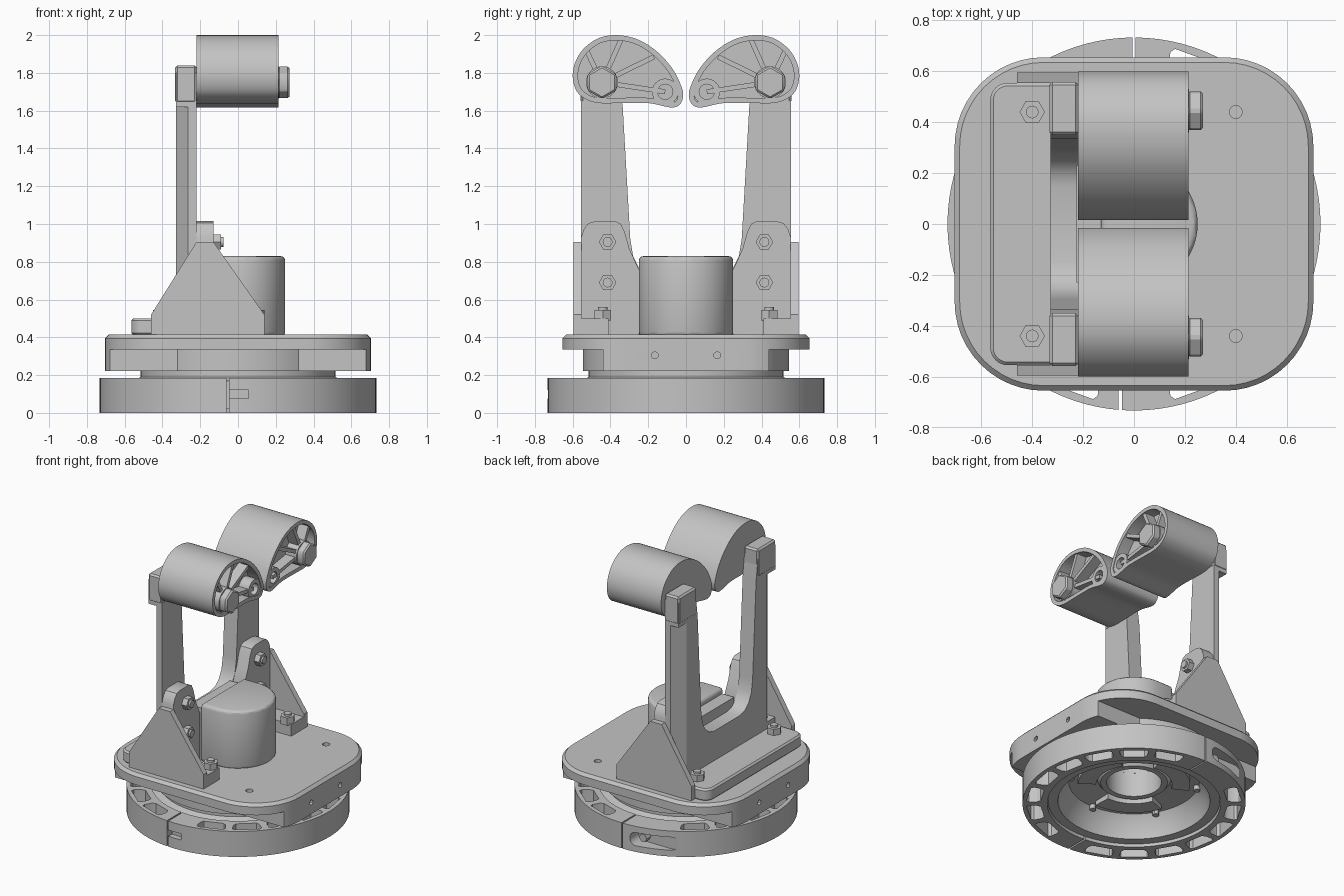
import bpy, bmesh
from math import sin, cos, pi, radians, hypot
from mathutils import Vector

if "Cube" in bpy.data.objects:
    bpy.data.objects.remove(bpy.data.objects["Cube"], do_unlink=True)

GREY = (0.55, 0.55, 0.55, 1)
mat = bpy.data.materials.new("plain grey")
mat.use_nodes = True
mat.diffuse_color = GREY
mat.node_tree.nodes["Principled BSDF"].inputs["Base Color"].default_value = GREY
parts = []


def finish(name, bm):
    bmesh.ops.remove_doubles(bm, verts=bm.verts, dist=1e-5)
    bmesh.ops.recalc_face_normals(bm, faces=bm.faces)
    me = bpy.data.meshes.new(name)
    bm.to_mesh(me)
    bm.free()
    me.materials.append(mat)
    ob = bpy.data.objects.new(name, me)
    bpy.context.collection.objects.link(ob)
    parts.append(ob)
    return ob


def prism(name, outlines, axis, lo, hi):
    """Extrude one or more flat outlines along an axis."""
    if not isinstance(outlines[0][0], (tuple, list)):
        outlines = [outlines]
    place = {"x": lambda a, b, t: (t, a, b), "y": lambda a, b, t: (a, t, b),
             "z": lambda a, b, t: (a, b, t)}[axis]
    bm = bmesh.new()
    for pts in outlines:
        low = [bm.verts.new(place(a, b, lo)) for a, b in pts]
        top = [bm.verts.new(place(a, b, hi)) for a, b in pts]
        bm.faces.new(low)
        bm.faces.new(top)
        for i in range(len(pts)):
            j = (i + 1) % len(pts)
            bm.faces.new((low[i], low[j], top[j], top[i]))
    return finish(name, bm)


def lathe(name, profile, steps=96):
    bm = bmesh.new()
    vs = [bm.verts.new((r, 0, z)) for r, z in profile]
    es = [bm.edges.new((vs[i - 1], vs[i])) for i in range(len(vs))]
    bmesh.ops.spin(bm, geom=vs + es, cent=(0, 0, 0), axis=(0, 0, 1),
                   angle=2 * pi, steps=steps)
    return finish(name, bm)


def circle(a, b, r, n=24, turn=0):
    return [(a + r * cos(2 * pi * i / n + turn), b + r * sin(2 * pi * i / n + turn)) for i in range(n)]


def rect(a0, a1, b0, b1):
    return [(a0, b0), (a1, b0), (a1, b1), (a0, b1)]


def rounded(a0, a1, b0, b1, r, n=12):
    pts = []
    for k, (a, b) in enumerate([(a1 - r, b1 - r), (a0 + r, b1 - r), (a0 + r, b0 + r), (a1 - r, b0 + r)]):
        pts += [(a + r * cos(pi / 2 * (k + i / n)), b + r * sin(pi / 2 * (k + i / n))) for i in range(n + 1)]
    return pts


def apply(ob, mod):
    bpy.context.view_layer.objects.active = ob
    bpy.ops.object.modifier_apply(modifier=mod.name)


def boolean(ob, cutter, op="DIFFERENCE"):
    mod = ob.modifiers.new("cut", "BOOLEAN")
    mod.operation, mod.object, mod.solver = op, cutter, "EXACT"
    apply(ob, mod)
    parts.remove(cutter)
    bpy.data.objects.remove(cutter, do_unlink=True)


def bevel(ob, width, segments=1):
    mod = ob.modifiers.new("bevel", "BEVEL")
    mod.width, mod.segments, mod.limit_method, mod.angle_limit = width, segments, "ANGLE", radians(50)
    apply(ob, mod)


def smooth_loop(pts, n=4):
    """Closed smooth curve through the points."""
    out = []
    for i in range(len(pts)):
        p0, p1, p2, p3 = (Vector(pts[(i + k) % len(pts)]) for k in (-1, 0, 1, 2))
        for t in (k / n for k in range(n)):
            v = 0.5 * (2 * p1 + (p2 - p0) * t + (2 * p0 - 5 * p1 + 4 * p2 - p3) * t * t
                       + (3 * p1 - p0 - 3 * p2 + p3) * t ** 3)
            out.append((v.x, v.y))
    return out


def inset(pts, d):
    out = []
    for i, (a, b) in enumerate(pts):
        q, p = pts[(i + 1) % len(pts)], pts[i - 1]
        ta, tb = q[0] - p[0], q[1] - p[1]
        n = hypot(ta, tb)
        out.append((a + tb / n * d, b - ta / n * d))
    return out


# Slotted base ring with split clamp and rear screw pocket
ring = lathe("base_ring", [(0.57, 0), (0.733, 0), (0.733, 0.185), (0.57, 0.185)])
slots = []
for k in range(18):
    if k in (0, 9, 17):
        continue
    a = radians(20 * k)
    slots.append([(r * sin(a + w), r * cos(a + w)) for r, w in
                  ((0.615, -0.11), (0.615, 0.11), (0.64, 0.135), (0.69, 0.14), (0.707, 0.12),
                   (0.707, -0.12), (0.69, -0.14), (0.64, -0.135))])
boolean(ring, prism("slot_cutter", slots, "z", -0.1, 0.3))
boolean(ring, prism("rear_slit_cutter", rect(-0.005, 0.005, -0.1, 0.3), "y", 0.5, 0.8))
boolean(ring, prism("front_slit_cutter", rect(-0.06, -0.048, -0.1, 0.3), "y", -0.8, -0.5))
boolean(ring, prism("clamp_notch_cutter", rect(-0.055, 0.055, 0.075, 0.12), "y", -0.8, -0.69))
boolean(ring, prism("pocket_cutter", rounded(-0.38, -0.06, 0.045, 0.14, 0.045, 6), "y", 0.63, 0.8))
prism("pocket_screw", circle(-0.13, 0.09, 0.03, 6), "y", 0.62, 0.68)

# Bored turntable seen through the ring, with lobes and screws underneath
lathe("turntable", [(0.18, 0.225), (0.515, 0.225), (0.515, 0.19), (0.565, 0.17), (0.565, 0.02), (0.5, 0.02),
                    (0.48, 0.1), (0.43, 0.17), (0.24, 0.185), (0.22, 0.16), (0.18, 0.16)])
for k in range(3):
    c = radians(237 + 120 * k)
    arc = [c + radians(d) for d in range(-36, 37, 8)]
    prism("hub_lobe", [(0.37 * cos(a), 0.37 * sin(a)) for a in arc]
          + [(0.25 * cos(a), 0.25 * sin(a)) for a in reversed(arc)], "z", 0.145, 0.2)
for k in range(6):
    a = radians(30 + 60 * k)
    prism("under_screw", circle(0.42 * cos(a), 0.42 * sin(a), 0.022, 12), "z", 0.14, 0.2)

# Platform: rounded deck with a chamfered top, round collar and two side blocks
deck_shape = rounded(-0.705, 0.705, -0.655, 0.655, 0.35)
deck = prism("deck", deck_shape, "z", 0.3, 0.415)
bevel(deck, 0.02)
boolean(deck, prism("deck_trim", rect(-1, 1, -1, 1), "z", 0, 0.335))
boolean(deck, prism("bore_cutter", circle(0, 0, 0.18, 48), "z", 0.3, 0.4))
for s in (-1, 1):
    boolean(deck, prism("hole_cutter", circle(0.4, 0.44 * s, 0.025, 16), "z", 0.35, 0.5))
lathe("collar", [(0.18, 0.222), (0.545, 0.222), (0.545, 0.336), (0.18, 0.336)])
for s in (-1, 1):
    block = prism("side_block", deck_shape, "z", 0.222, 0.336)
    boolean(block, prism("block_limit", rect(*sorted((0.3 * s, s)), -0.44, 0.44), "z", 0, 1), "INTERSECT")
    boolean(block, prism("block_hole_cutter", [circle(y, 0.305, 0.018, 12) for y in (-0.165, 0.165)], "x",
                         *sorted((0.68 * s, s))))

# Central motor housing: round front, square back, with a spacer behind it
arc = [radians(d) for d in range(-90, 91, 6)]
housing = prism("motor_housing", [(0.25 * cos(a), 0.25 * sin(a)) for a in arc] + [(-0.13, 0.25), (-0.13, -0.25)],
                "z", 0.405, 0.83)
bevel(housing, 0.025, 3)
prism("housing_spacer", rect(-0.225, -0.125, -0.23, 0.23), "z", 0.41, 0.79)

# U-shaped arm frame on a rear foot plate
foot = prism("rear_foot", rounded(-0.565, -0.22, -0.555, 0.555, 0.07), "z", 0.41, 0.5)
bevel(foot, 0.012)
half = [(0.555, 0.45), (0.555, 1.8), (0.36, 1.8), (0.335, 1.62), (0.295, 0.92), (0.28, 0.83),
        (0.25, 0.77), (0.205, 0.73), (0.15, 0.715)]
frame = prism("arm_frame", half + [(-y, z) for y, z in reversed(half)], "x", -0.328, -0.22)
for s in (-1, 1):
    boolean(frame, prism("edge_cutter", [(-0.4, 0.35 * s), (-0.328, 0.46 * s), (-0.265, 0.556 * s), (-0.22, 0.63 * s),
                                         (-0.4, 0.63 * s)], "z", 0.55, 1.62))

# Roller outline, narrow at its inner end
outline = smooth_loop([(-0.6, 1.78), (-0.585, 1.86), (-0.54, 1.93), (-0.46, 1.985), (-0.36, 2.0), (-0.25, 1.975),
                       (-0.15, 1.91), (-0.07, 1.82), (-0.025, 1.73), (-0.015, 1.68), (-0.03, 1.635),
                       (-0.065, 1.617), (-0.11, 1.622), (-0.2, 1.64), (-0.35, 1.64), (-0.46, 1.64),
                       (-0.53, 1.66), (-0.58, 1.705)])
bracket = [(-0.555, 0.415), (-0.555, 0.93), (-0.54, 0.975), (-0.515, 1.005), (-0.48, 1.015), (-0.375, 1.015),
           (-0.345, 1.0), (-0.325, 0.96), (-0.3, 0.87), (-0.25, 0.76), (-0.25, 0.415)]
gusset = [(-0.46, 0.415), (-0.46, 0.52), (-0.22, 0.905), (-0.13, 0.905), (0.14, 0.52), (0.14, 0.415)]
pivot, tip = (-0.445, 1.75), (-0.11, 1.7)

for s in (1, -1):
    flip = lambda pts: [(a * s, b) for a, b in pts]
    side = "front_" if s == 1 else "rear_"

    # Arm head
    head = prism(side + "arm_head", flip(rect(-0.558, -0.35, 1.64, 1.84)), "x", -0.333, -0.218)
    bevel(head, 0.012)

    # Hollow-ended roller with ribs and bosses
    roller = prism(side + "roller", flip(outline), "x", -0.22, 0.215)
    boolean(roller, prism("recess_cutter", flip(inset(outline, 0.028)), "x", 0.13, 0.3))
    for y, z in ((-0.53, 1.925), (-0.34, 1.985), (-0.17, 1.885), tip):
        d = Vector((y - pivot[0], z - pivot[1]))
        n = Vector((-d.y, d.x)).normalized() * 0.013
        ends = [Vector(pivot) + n, Vector(pivot) - n, Vector((y, z)) - n, Vector((y, z)) + n]
        prism(side + "roller_rib", flip([tuple(v) for v in ends]), "x", 0.125, 0.205)
    boss = prism(side + "tip_boss", flip(circle(*tip, 0.07)), "x", 0.125, 0.21)
    boolean(boss, prism("boss_cutter", flip(circle(*tip, 0.04)), "x", 0.14, 0.3))
    prism(side + "pivot_boss", flip(circle(*pivot, 0.085)), "x", 0.125, 0.217)
    bolt = prism(side + "pivot_bolt", flip(circle(*pivot, 0.088, 6, pi / 6)), "x", 0.21, 0.272)
    bevel(bolt, 0.01)

    # Upright bracket, its foot and the triangular gusset
    prism(side + "bracket", flip(bracket), "x", -0.221, -0.13)
    prism(side + "bracket_foot", rect(-0.2, 0.14, *sorted((-0.56 * s, -0.41 * s))), "z", 0.41, 0.5)
    prism(side + "gusset", gusset, "y", *sorted((-0.595 * s, -0.554 * s)))

    # Hex bolts with round studs
    for z in (0.905, 0.69):
        prism(side + "bracket_nut", flip(circle(-0.415, z, 0.046, 6)), "x", -0.135, -0.09)
        prism(side + "bracket_stud", flip(circle(-0.415, z, 0.026, 16)), "x", -0.135, -0.077)
    for x in (-0.4, 0.09):
        prism(side + "foot_nut", circle(x, -0.44 * s, 0.05, 6), "z", 0.49, 0.545)
        prism(side + "foot_stud", circle(x, -0.44 * s, 0.025, 16), "z", 0.49, 0.56)

# Smooth the curved surfaces, keep edges sharp
bpy.ops.object.select_all(action="DESELECT")
for ob in parts:
    ob.select_set(True)
bpy.context.view_layer.objects.active = parts[0]
bpy.ops.object.shade_smooth_by_angle(angle=radians(30))
